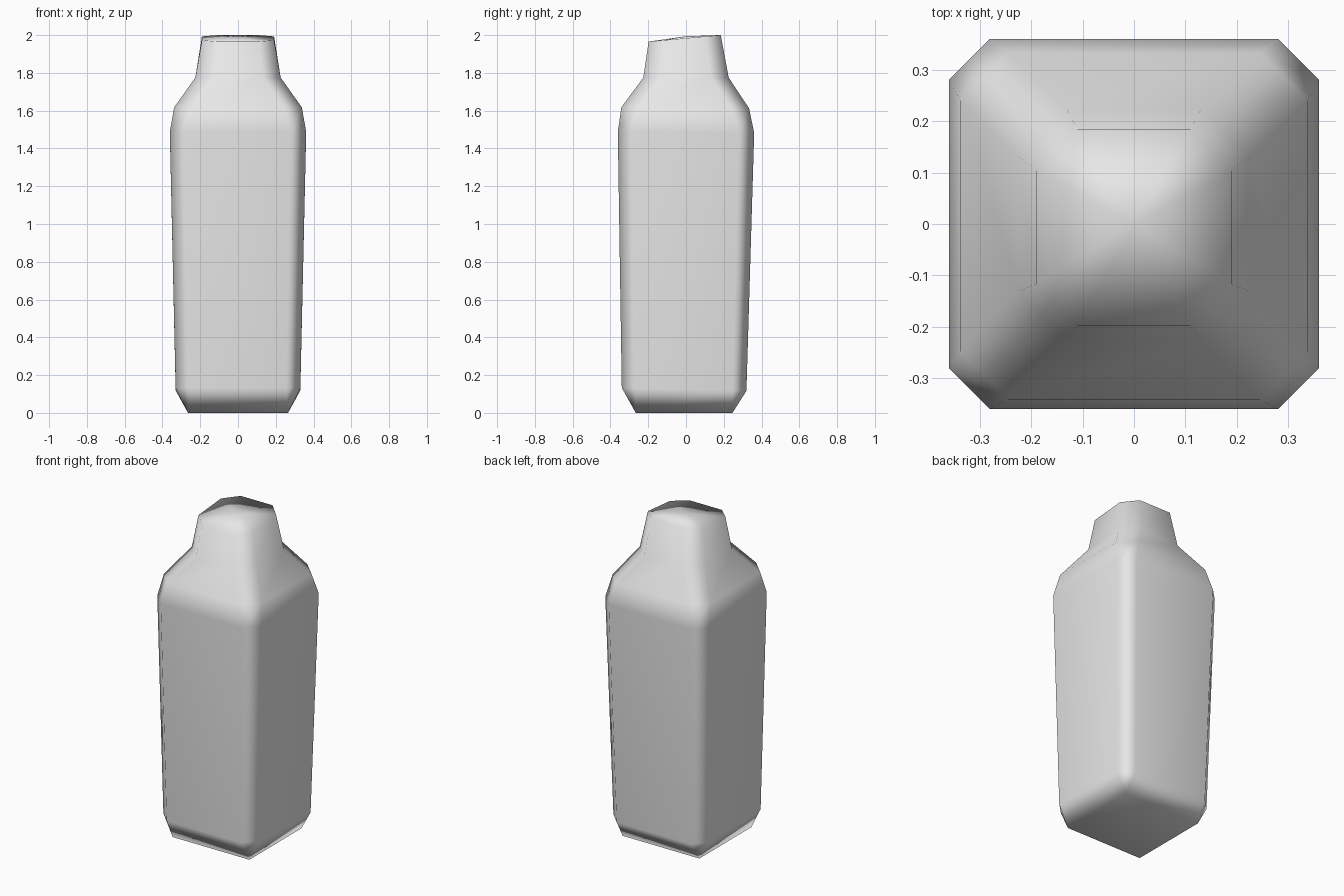
import bpy
import bmesh

cube = bpy.data.objects.get("Cube")
if cube:
    bpy.data.objects.remove(cube, do_unlink=True)

# Material
grey = bpy.data.materials.new("light_grey")
grey.use_nodes = True
colour = (0.8, 0.8, 0.8, 1.0)
grey.diffuse_color = colour
grey.node_tree.nodes["Principled BSDF"].inputs["Base Color"].default_value = colour

# Cross-sections: height, half width, half flat, y shift, rise towards the back
SECTIONS = [
    (0.125, 0.330, 0.255, -0.01, -0.025),
    (1.485, 0.361, 0.281, 0.0, -0.01),
    (1.615, 0.338, 0.245, -0.004, -0.01),
    (1.775, 0.226, 0.132, 0.0, 0.0),
    (1.983, 0.191, 0.110, -0.007, 0.09),
]


def chamfered_ring(bm, z, half, flat, shift, slope):
    """Square ring with cut corners, counter-clockwise from the front left."""
    points = [(-flat, -half), (flat, -half), (half, -flat), (half, flat),
              (flat, half), (-flat, half), (-half, flat), (-half, -flat)]
    return [bm.verts.new((x, y + shift, z + slope * y)) for x, y in points]


bm = bmesh.new()

# Bottle walls
rings = [chamfered_ring(bm, *section) for section in SECTIONS]
for low, high in zip(rings, rings[1:]):
    for i in range(8):
        j = (i + 1) % 8
        bm.faces.new((low[i], low[j], high[j], high[i]))

# Tapered foot with a square base
base = [bm.verts.new((sx * 0.265, sy * 0.256 - 0.01, 0))
        for sx, sy in ((-1, -1), (1, -1), (1, 1), (-1, 1))]
foot = rings[0]
for k in range(4):
    a, b = base[k], base[(k + 1) % 4]
    bm.faces.new((a, b, foot[2 * k + 1], foot[2 * k]))
    bm.faces.new((b, foot[(2 * k + 2) % 8], foot[2 * k + 1]))
bm.faces.new(base[::-1])

# Closed, slightly domed top
top = rings[-1]
centre = bm.verts.new((0, 0, 1.994))
for i in range(8):
    bm.faces.new((top[i], top[(i + 1) % 8], centre))

bmesh.ops.recalc_face_normals(bm, faces=bm.faces)
for face in bm.faces:
    face.smooth = True

mesh = bpy.data.meshes.new("bottle")
bm.to_mesh(mesh)
bm.free()
mesh.materials.append(grey)
bottle = bpy.data.objects.new("bottle", mesh)
bpy.context.collection.objects.link(bottle)

# Flat-looking panels with soft corners
soft = bottle.modifiers.new("soft_corners", 'WEIGHTED_NORMAL')
soft.mode = 'FACE_AREA'
soft.weight = 50
soft.keep_sharp = False
